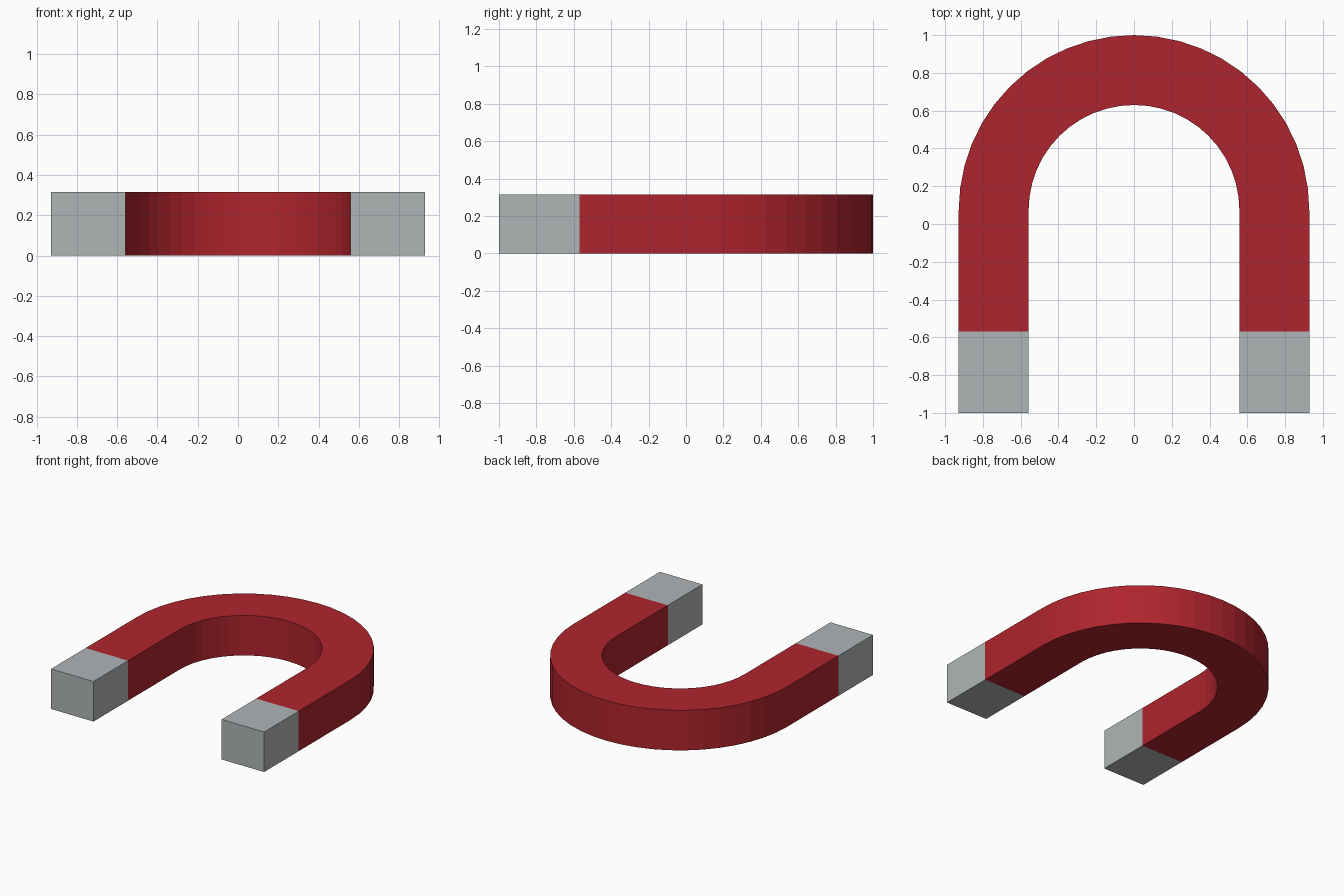
import bpy, bmesh
from math import sin, cos, pi

if "Cube" in bpy.data.objects:
    bpy.data.objects.remove(bpy.data.objects["Cube"])

R_OUT, R_IN, ARC_Y = 0.928, 0.558, 0.072   # bend radii and centre
TIP_Y, END_Y, HEIGHT = -0.57, -1.0, 0.315
SEGMENTS = 24


def material(name, color):
    mat = bpy.data.materials.new(name)
    mat.diffuse_color = color
    mat.use_nodes = True
    mat.node_tree.nodes["Principled BSDF"].inputs["Base Color"].default_value = mat.diffuse_color
    return mat


def extrude_strip(name, outer, inner, mat):
    """Solid of constant height between two matching outlines."""
    bm = bmesh.new()
    a = [bm.verts.new((x, y, 0)) for x, y in outer]
    b = [bm.verts.new((x, y, 0)) for x, y in inner]
    faces = [bm.faces.new((a[i], a[i + 1], b[i + 1], b[i]))
             for i in range(len(a) - 1)]
    top = bmesh.ops.extrude_face_region(bm, geom=faces, use_keep_orig=True)
    verts = [g for g in top["geom"] if isinstance(g, bmesh.types.BMVert)]
    bmesh.ops.translate(bm, verts=verts, vec=(0, 0, HEIGHT))
    bmesh.ops.recalc_face_normals(bm, faces=bm.faces)
    mesh = bpy.data.meshes.new(name)
    bm.to_mesh(mesh)
    bm.free()
    mesh.materials.append(mat)
    obj = bpy.data.objects.new(name, mesh)
    bpy.context.collection.objects.link(obj)
    return obj


def u_outline(r):
    arc = [(r * cos(pi * i / SEGMENTS), ARC_Y + r * sin(pi * i / SEGMENTS))
           for i in range(SEGMENTS + 1)]
    return [(r, TIP_Y)] + arc + [(-r, TIP_Y)]


red = material("red_paint", (0.43, 0.018, 0.026, 1))
steel = material("bare_steel", (0.43, 0.46, 0.47, 1))

# Red horseshoe body: half ring with two straight legs
extrude_strip("horseshoe_body", u_outline(R_OUT), u_outline(R_IN), red)

# Bare metal pole tips
for side, name in ((-1, "left_pole_tip"), (1, "right_pole_tip")):
    extrude_strip(name,
                  [(side * R_OUT, END_Y), (side * R_OUT, TIP_Y)],
                  [(side * R_IN, END_Y), (side * R_IN, TIP_Y)], steel)
